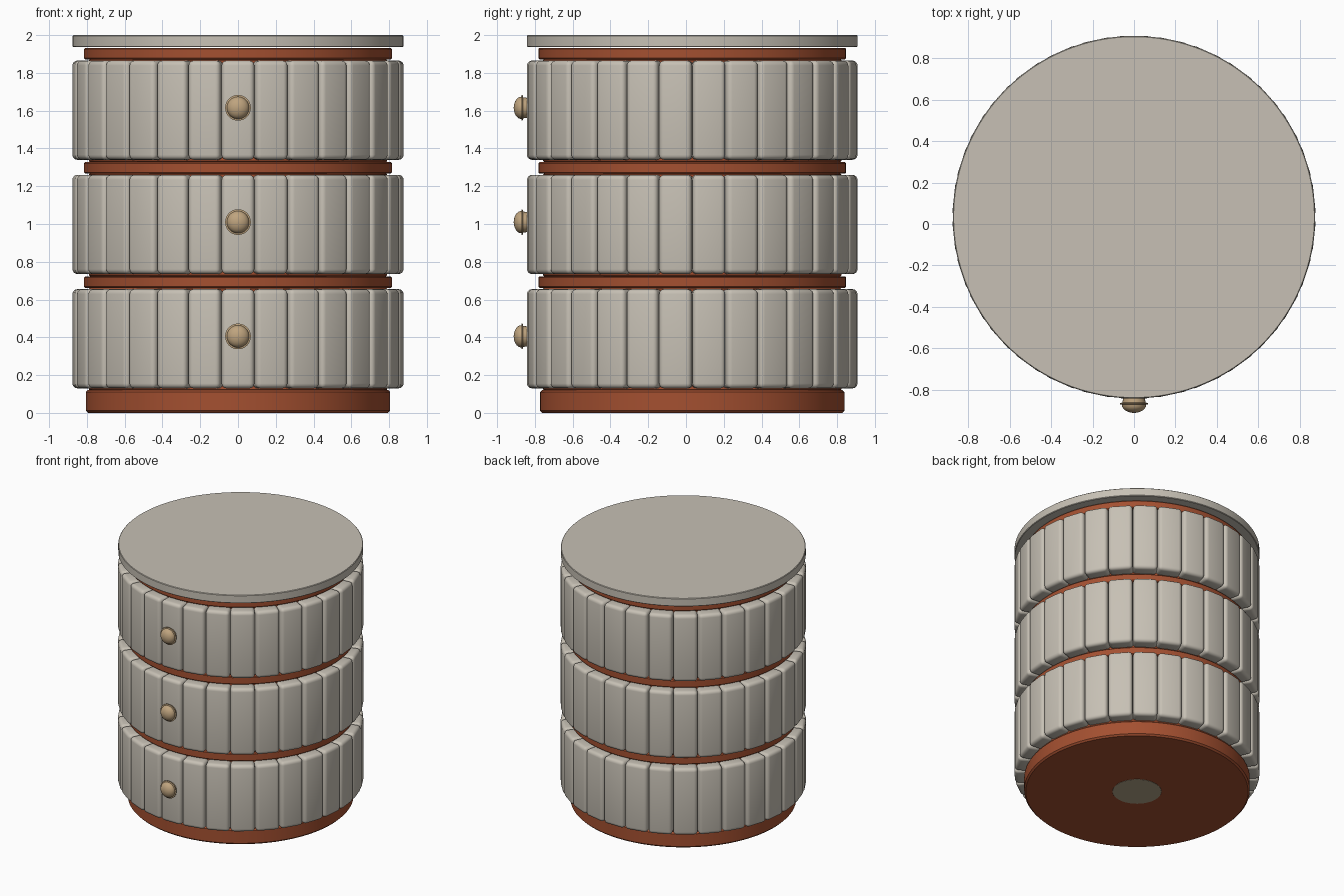
import bpy, bmesh, math
from mathutils import Matrix, Vector

cube = bpy.data.objects.get("Cube")
if cube:
    bpy.data.objects.remove(cube, do_unlink=True)

CY = 0.033        # y of the cabinet axis
R = 0.875         # outer radius of lid and slats
SLATS = 30


def material(name, rgb):
    m = bpy.data.materials.new(name)
    m.use_nodes = True
    m.diffuse_color = (*rgb, 1)
    bsdf = next(n for n in m.node_tree.nodes if n.type == 'BSDF_PRINCIPLED')
    bsdf.inputs["Base Color"].default_value = (*rgb, 1)
    return m


PAINT = material("warm_grey_paint", (0.57, 0.53, 0.46))
WOOD = material("red_brown_wood", (0.37, 0.08, 0.03))
BRASS = material("pale_brass", (0.52, 0.37, 0.21))
ROD = material("dull_metal", (0.45, 0.38, 0.25))


def finish(name, bm, mat, angle=35):
    bmesh.ops.recalc_face_normals(bm, faces=bm.faces)
    mesh = bpy.data.meshes.new(name)
    bm.to_mesh(mesh)
    bm.free()
    mesh.materials.append(mat)
    ob = bpy.data.objects.new(name, mesh)
    bpy.context.collection.objects.link(ob)
    bpy.ops.object.select_all(action='DESELECT')
    ob.select_set(True)
    bpy.context.view_layer.objects.active = ob
    bpy.ops.object.shade_smooth_by_angle(angle=math.radians(angle))
    return ob


def lathe(name, profile, mat, steps, place):
    """Spin (radius, height) points about z, close the ends, then place."""
    bm = bmesh.new()
    rings = []
    for r, h in profile:
        rings.append([bm.verts.new((r * math.cos(a), r * math.sin(a), h))
                      for a in (math.tau * i / steps for i in range(steps))])
    for low, high in zip(rings, rings[1:]):
        for i in range(steps):
            j = (i + 1) % steps
            bm.faces.new((low[i], low[j], high[j], high[i]))
    bm.faces.new(rings[0])
    bm.faces.new(rings[-1])
    bm.transform(place)
    return finish(name, bm, mat)


def disc(name, r, z0, z1, mat, b=0.006):
    profile = [(r - b, z0), (r, z0 + b), (r, z1 - b), (r - b, z1)]
    return lathe(name, profile, mat, 128, Matrix.Translation((0, CY, 0)))


def slat_ring(name, z0, z1):
    """Ring of upright rounded slats, one of them centred on the front."""
    depth, width = 0.11, 0.173
    bm = bmesh.new()
    bmesh.ops.create_cube(bm, size=1)
    bm.transform(Matrix.Diagonal((width, depth, z1 - z0, 1)))
    bmesh.ops.bevel(bm, geom=bm.edges[:], offset=0.026, segments=4,
                    profile=0.5, affect='EDGES')
    bm.transform(Matrix.Translation((0, depth / 2 - R, (z0 + z1) / 2)))
    first = bm.verts[:] + bm.edges[:] + bm.faces[:]
    for i in range(1, SLATS):
        copy = bmesh.ops.duplicate(bm, geom=first)["geom"]
        bmesh.ops.rotate(bm, cent=Vector(), verts=[v for v in copy if isinstance(v, bmesh.types.BMVert)],
                         matrix=Matrix.Rotation(math.tau * i / SLATS, 3, 'Z'))
    bm.transform(Matrix.Translation((0, CY, 0)))
    return finish(name, bm, PAINT)


# Knob profile: short stem, thin flange, domed cap
KNOB = [(0.052, -0.005), (0.056, 0.02), (0.068, 0.023), (0.068, 0.028), (0.059, 0.030)]
KNOB += [(0.059 * math.cos(t), 0.03 + 0.04 * math.sin(t))
         for t in (math.radians(d) for d in range(15, 90, 12))]

# Base and the end of the central rod
disc("base", 0.806, 0, 0.122, WOOD, 0.012)
disc("central_rod", 0.175, -0.0015, 0.05, ROD, 0.001)

# Three drawers, each with slats, core, divider above and knob
for k, level in enumerate(("bottom", "middle", "top")):
    z = 0.13 + 0.605 * k
    slat_ring(level + "_drawer_slats", z, z + 0.525)
    disc(level + "_drawer_core", 0.79, z - 0.012, z + 0.532, WOOD)
    disc(level + "_divider", 0.815, z + 0.532, z + 0.592, WOOD)
    lathe(level + "_knob", KNOB, BRASS, 40,
          Matrix.Translation((0, CY - R, z + 0.275)) @ Matrix.Rotation(math.pi / 2, 4, 'X'))

# Lid
disc("lid", R, 1.936, 2.0, PAINT, 0.004)
